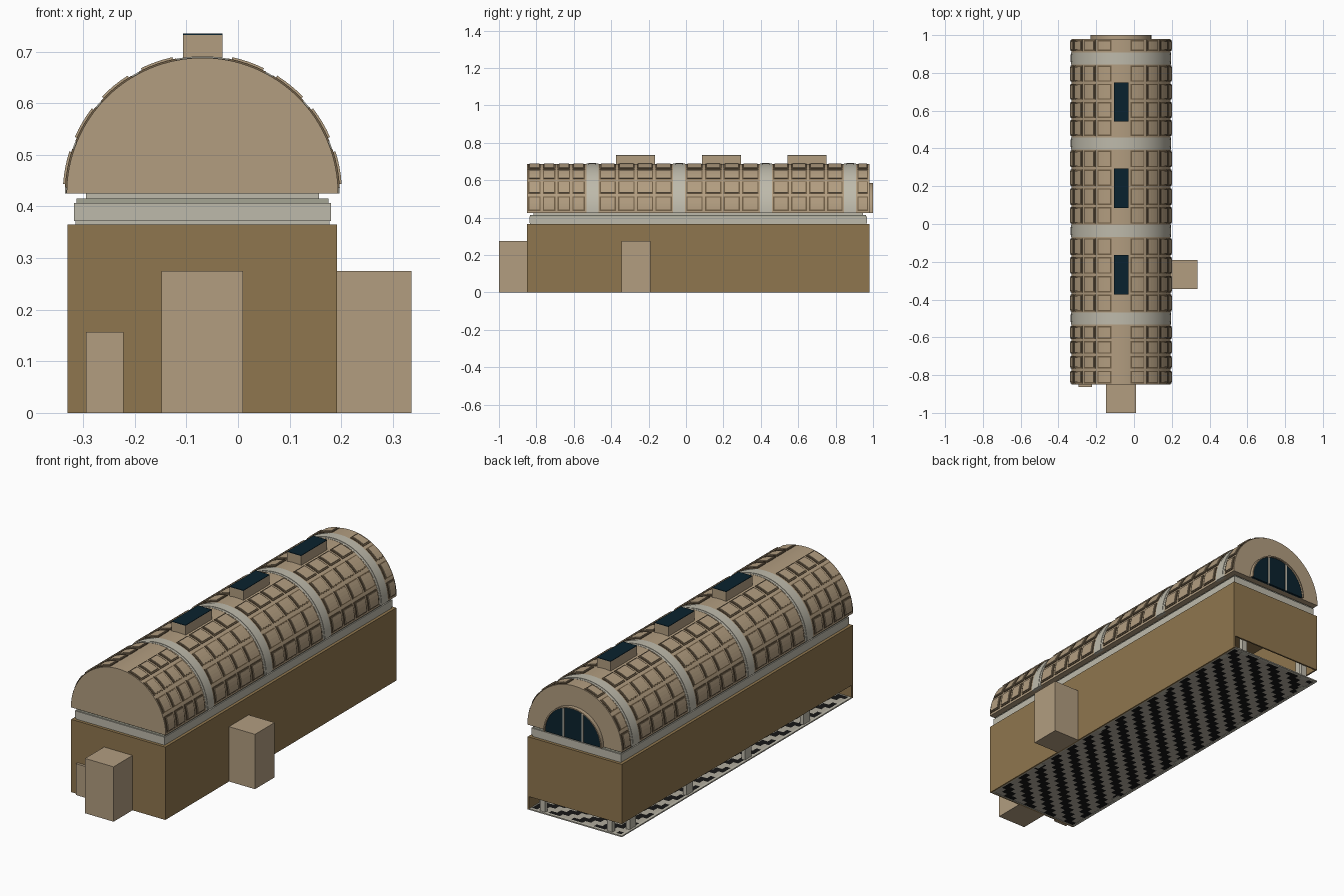
import bpy, bmesh
from math import sin, cos, pi, radians

old = bpy.data.objects.get("Cube")
if old:
    bpy.data.objects.remove(old, do_unlink=True)


def material(name, rgb):
    lin = [((c / 255 + 0.055) / 1.055) ** 2.4 for c in rgb] + [1]
    m = bpy.data.materials.new(name)
    m.use_nodes = True
    m.diffuse_color = lin
    m.node_tree.nodes["Principled BSDF"].inputs["Base Color"].default_value = lin
    return m


TAN = material("tan stone", (178, 157, 128))
BROWN = material("brown wall", (143, 118, 78))
EDGE = material("dark coffer edge", (112, 94, 70))
PALE = material("pale stone", (190, 186, 171))
GREEN = material("grey green stone", (165, 165, 148))
GLASS = material("dark glass", (10, 34, 46))
BLACK = material("black tile", (22, 22, 22))
FLOOR = material("grey tile", (178, 172, 158))

CX, SPRING, R = -0.069, 0.425, 0.263   # vault axis and radius
Y0, Y1 = -0.85, 0.98                   # hall ends
XL, XR = -0.33, 0.192                  # hall sides


def prism(bm, profile, y0, y1):
    """Extrude an xz profile along y."""
    a = [bm.verts.new((x, y0, z)) for x, z in profile]
    b = [bm.verts.new((x, y1, z)) for x, z in profile]
    n = len(a)
    for i in range(n):
        j = (i + 1) % n
        bm.faces.new((a[i], a[j], b[j], b[i]))
    bm.faces.new(a)
    bm.faces.new(b)


def arc(r, a0, a1, n):
    angles = [radians(a0 + (a1 - a0) * i / n) for i in range(n + 1)]
    return [(CX + r * cos(t), SPRING + r * sin(t)) for t in angles]


def ring(r0, r1, a0, a1, n):
    return arc(r1, a0, a1, n) + arc(r0, a1, a0, n)


def finish(name, bm, mats, smooth=False):
    bmesh.ops.recalc_face_normals(bm, faces=bm.faces)
    me = bpy.data.meshes.new(name)
    bm.to_mesh(me)
    bm.free()
    for m in mats:
        me.materials.append(m)
    if smooth:
        for p in me.polygons:
            p.use_smooth = True
        me.set_sharp_from_angle(angle=radians(30))
    ob = bpy.data.objects.new(name, me)
    bpy.context.collection.objects.link(ob)
    return ob


def extrude(name, profile, y0, y1, mat, smooth=False):
    bm = bmesh.new()
    prism(bm, profile, y0, y1)
    return finish(name, bm, [mat], smooth)


def box(name, x0, x1, y0, y1, z0, z1, mat):
    return extrude(name, [(x0, z0), (x1, z0), (x1, z1), (x0, z1)], y0, y1, mat)


# Outer walls: the right and back walls stop short of the floor
T, GAP, TOP = 0.008, 0.066, 0.365
box("front_wall", XL, XR, Y0, Y0 + T, 0, TOP, BROWN)
box("left_wall", XR - T, XR, Y0 + T, Y1, 0, TOP, BROWN)
box("right_wall", XL, XL + T, Y0 + T, Y1, GAP, TOP, BROWN)
box("back_wall", XL + T, XR - T, Y1 - T, Y1, GAP, TOP, BROWN)
box("wall_cap", XL, XR, Y0, Y1, TOP - 0.004, TOP, BROWN)

# Floor with diagonal dark tiles
NX, NY = 16, 60
bm = bmesh.new()
bmesh.ops.create_grid(bm, x_segments=NX, y_segments=NY, size=0.5)
for f in bm.faces:
    c = f.calc_center_median()
    i, j = int((c.x + 0.5) * NX), int((c.y + 0.5) * NY)
    f.material_index = 1 if (i - j) % 4 < 2 else 0
for v in bm.verts:
    v.co.x = CX + v.co.x * (XR - XL - 0.02)
    v.co.y = (Y0 + Y1) / 2 + v.co.y * (Y1 - Y0 - 0.02)
    v.co.z = 0.003
floor = finish("tiled_floor", bm, [FLOOR, BLACK])
solid = floor.modifiers.new("thickness", "SOLIDIFY")
solid.thickness = 0.003
solid.offset = 0

# Floor border and inner posts
E = 0.014
for name, x0, x1, y0, y1 in (
        ("right", XL, XL + E, Y0 + T, Y1), ("left", XR - E, XR - T, Y0 + T, Y1),
        ("front", XL + E, XR - E, Y0 + T, Y0 + E), ("back", XL + E, XR - E, Y1 - E, Y1)):
    box("floor_border_" + name, x0, x1, y0, y1, 0, 0.006, PALE)

RIBS = (-0.5, -0.037, 0.427, 0.877)
for k, y in enumerate(RIBS):
    for side, x in (("right", XL + 0.01), ("left", XR - 0.03)):
        box(f"post_{side}_{k}", x, x + 0.02, y - 0.025, y + 0.025, 0, TOP - 0.004, PALE)
for side, x in (("right", XL + 0.06), ("left", XR - 0.09)):
    box("back_post_" + side, x, x + 0.03, Y1 - 0.03, Y1 - 0.01, 0, TOP - 0.004, PALE)

# Stepped cornice
for name, inset, z0, z1, mat in (
        ("lower_cornice", 0.015, 0.365, 0.372, PALE),
        ("main_cornice", 0.012, 0.372, 0.407, PALE),
        ("upper_cornice", 0.017, 0.407, 0.415, GREEN),
        ("vault_neck", 0.035, 0.415, 0.426, PALE)):
    box(name, XL + inset, XR - inset, Y0 + inset, Y1 - inset, z0, z1, mat)

# Barrel vault with pale ribs
extrude("barrel_vault", arc(R, 0, 180, 64), Y0, Y1, TAN, True)
for k, y in enumerate(RIBS):
    extrude(f"rib_{k}", ring(0.25, R + 0.001, 0, 180, 64), y - 0.032, y + 0.032, PALE, True)
    extrude(f"rib_crest_{k}", ring(0.25, R + 0.003, 0, 180, 64), y - 0.02, y + 0.02, PALE, True)

# Raised coffers: a dark base and a smaller tan top, mirrored over the crown
bases, tops = bmesh.new(), bmesh.new()
BAYS = ((-0.85, -0.535, 4), (-0.468, -0.07, 4), (-0.004, 0.394, 4),
        (0.46, 0.844, 4), (0.91, 0.98, 1))
for b0, b1, count in BAYS:
    pitch = (b1 - b0) / count
    for k in range(count):
        y0, y1 = b0 + pitch * k + 0.006, b0 + pitch * (k + 1) - 0.006
        for row in range(4):
            a = 2.5 + 20 * row
            for s in (a, 180 - a - 16.5):
                prism(bases, ring(0.258, 0.2665, s, s + 16.5, 4), y0, y1)
                prism(tops, ring(0.26, 0.2705, s + 1.4, s + 15.1, 4), y0 + 0.007, y1 - 0.007)
finish("coffer_bases", bases, [EDGE])
finish("coffer_tops", tops, [TAN])

# Roof skylights
for k, (y0, y1) in enumerate(((-0.373, -0.165), (0.085, 0.293), (0.543, 0.75))):
    box(f"skylight_{k}", -0.107, -0.03, y0, y1, 0.67, 0.732, TAN)
    box(f"skylight_glass_{k}", -0.107, -0.03, y0, y1, 0.732, 0.735, GLASS)

# Half round back window
extrude("back_window_glass", arc(0.155, 0, 180, 32), Y1, Y1 + 0.012, GLASS)
extrude("back_window_frame", ring(0.155, 0.161, 0, 180, 32), Y1, 1.0, TAN, True)
for side, x in (("right", CX - 0.053), ("left", CX + 0.053)):
    box("window_bar_" + side, x - 0.004, x + 0.004, Y1, Y1 + 0.016, SPRING, SPRING + 0.144, PALE)

# Entrance blocks
box("front_porch", -0.148, 0.01, -1.0, Y0, 0, 0.275, TAN)
box("small_front_door", -0.295, -0.222, Y0 - 0.013, Y0, 0, 0.157, TAN)
box("side_porch", XR, 0.336, -0.345, -0.19, 0, 0.275, TAN)
